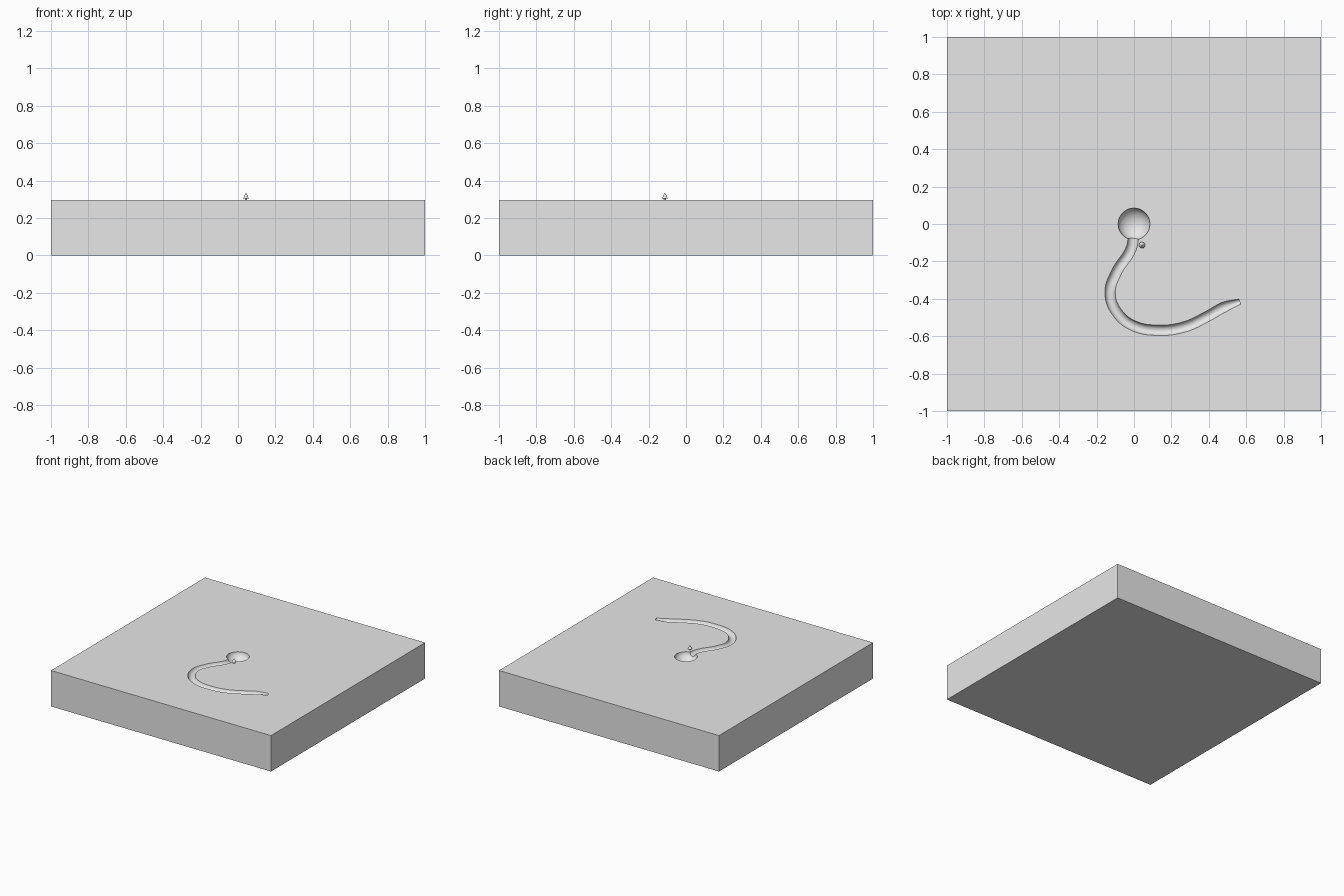
import bpy
import math

if "Cube" in bpy.data.objects:
    bpy.data.objects.remove(bpy.data.objects["Cube"])

TOP = 0.295  # height of the ground surface


def material(name, rgb):
    m = bpy.data.materials.new(name)
    m.diffuse_color = (*rgb, 1)
    m.use_nodes = True
    m.node_tree.nodes["Principled BSDF"].inputs["Base Color"].default_value = m.diffuse_color
    return m


grey = material("plain grey", (0.8, 0.8, 0.8))


def finish(name, mat):
    ob = bpy.context.object
    ob.name = name
    ob.data.materials.clear()
    ob.data.materials.append(mat)
    return ob


def carve(target, cutter):
    mod = target.modifiers.new("carve", 'BOOLEAN')
    mod.operation = 'DIFFERENCE'
    mod.solver = 'EXACT'
    mod.object = cutter
    bpy.context.view_layer.objects.active = target
    bpy.ops.object.modifier_apply(modifier=mod.name)
    bpy.data.objects.remove(cutter, do_unlink=True)


# Ground slab
bpy.ops.mesh.primitive_cube_add(size=1, location=(0, 0, TOP / 2))
slab = finish("ground_slab", grey)
slab.scale = (2, 2, TOP)
bpy.ops.object.transform_apply(location=True, rotation=False, scale=True)

# River bed cutter: round tube along a winding path, narrowing at its far end
path = [(0.0, -0.04), (-0.015, -0.13), (-0.095, -0.26), (-0.128, -0.37),
        (-0.085, -0.48), (0.0, -0.545), (0.13, -0.568), (0.27, -0.55),
        (0.39, -0.495), (0.48, -0.445), (0.565, -0.415)]
curve = bpy.data.curves.new("river_path", 'CURVE')
curve.dimensions = '3D'
curve.bevel_depth = 0.028
curve.bevel_resolution = 4
curve.resolution_u = 8
curve.use_fill_caps = True
spline = curve.splines.new('BEZIER')
spline.bezier_points.add(len(path) - 1)
for i, (p, (x, y)) in enumerate(zip(spline.bezier_points, path)):
    p.co = (x, y, TOP + 0.001)
    p.handle_left_type = p.handle_right_type = 'AUTO'
    p.radius = 0.55 if i == len(path) - 1 else 1
river = bpy.data.objects.new("river_cutter", curve)
river.hide_render = True
bpy.context.collection.objects.link(river)
bpy.ops.object.select_all(action='DESELECT')
river.select_set(True)
bpy.context.view_layer.objects.active = river
bpy.ops.object.convert(target='MESH')
carve(slab, bpy.context.object)

# Pond bowl cutter
bpy.ops.mesh.primitive_uv_sphere_add(segments=48, ring_count=24, radius=0.085,
                                     location=(0, 0, TOP + 0.0015))
bowl = bpy.context.object
bowl.name = "pond_cutter"
bowl.hide_render = True
bowl.scale.z = 0.75
carve(slab, bowl)

bpy.ops.object.select_all(action='DESELECT')
slab.select_set(True)
bpy.context.view_layer.objects.active = slab
bpy.ops.object.shade_smooth_by_angle(angle=math.radians(35))

# Tiny tree: trunk and two stacked cones of foliage
TX, TY = 0.043, -0.113
bpy.ops.mesh.primitive_cylinder_add(vertices=8, radius=0.006, depth=0.016,
                                    location=(TX, TY, TOP + 0.006))
finish("tree_trunk", grey)
for name, r, z0, h in (("lower_foliage", 0.017, 0.010, 0.022),
                       ("upper_foliage", 0.012, 0.020, 0.021)):
    bpy.ops.mesh.primitive_cone_add(vertices=10, radius1=r, radius2=0, depth=h,
                                    location=(TX, TY, TOP + z0 + h / 2))
    finish(name, grey)
